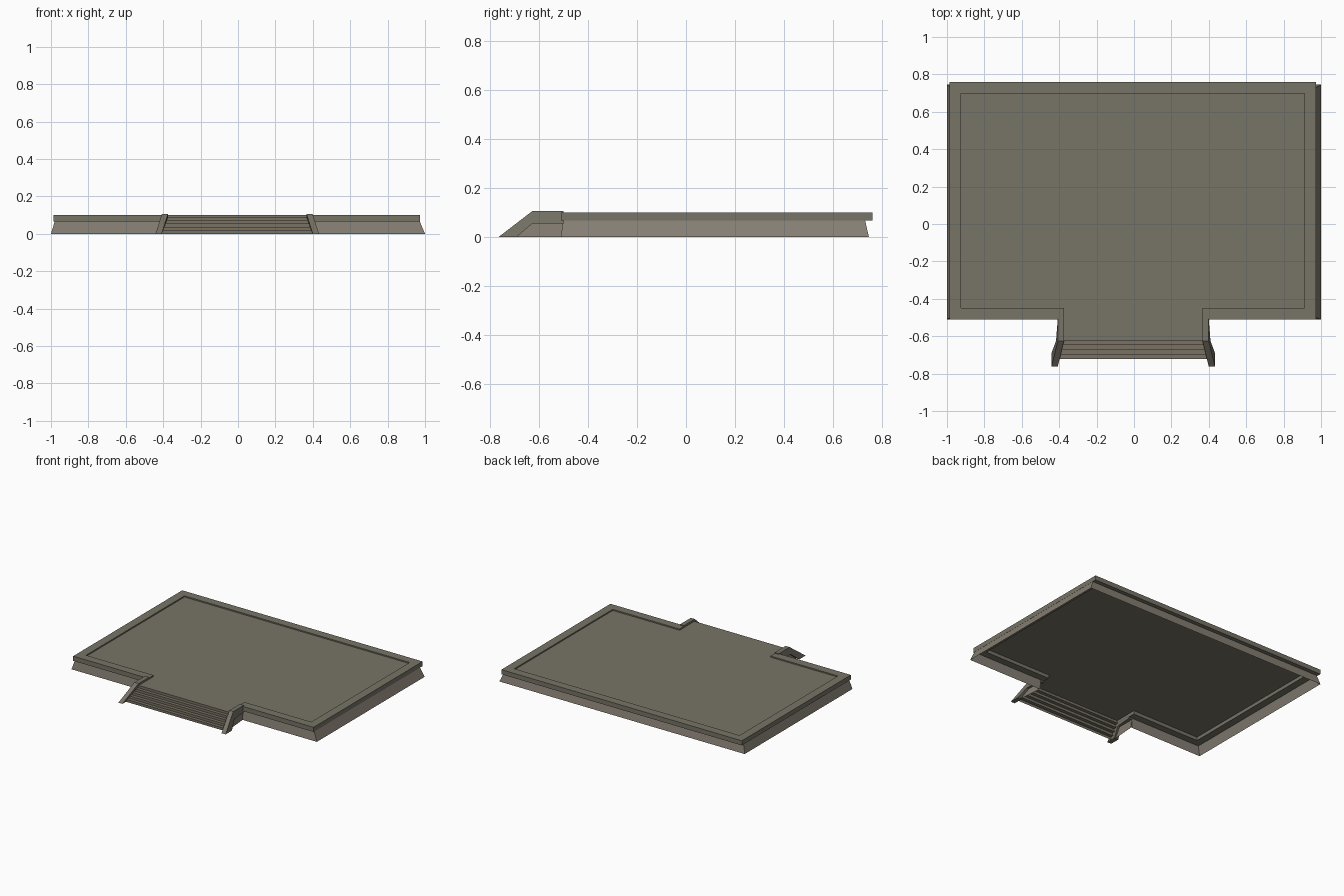
import bpy, bmesh

if "Cube" in bpy.data.objects:
    bpy.data.objects.remove(bpy.data.objects["Cube"])


def material(name, rgb):
    m = bpy.data.materials.new(name)
    m.diffuse_color = (*rgb, 1)
    m.use_nodes = True
    m.node_tree.nodes["Principled BSDF"].inputs["Base Color"].default_value = m.diffuse_color
    return m


DECK = material("grey stone", (0.185, 0.172, 0.135))
WALL = material("warm stone", (0.235, 0.208, 0.170))
STEP = material("step stone", (0.188, 0.167, 0.127))


def build(name, verts, faces, mat, closed=False):
    me = bpy.data.meshes.new(name)
    me.from_pydata(verts, [], faces)
    if closed:
        bm = bmesh.new()
        bm.from_mesh(me)
        bmesh.ops.recalc_face_normals(bm, faces=bm.faces)
        bm.to_mesh(me)
        bm.free()
    me.materials.append(mat)
    ob = bpy.data.objects.new(name, me)
    bpy.context.collection.objects.link(ob)
    return ob


def loft(name, a, b, mat):
    """Closed solid between two matching outlines."""
    n = len(a)
    faces = [tuple(range(n)), tuple(range(2 * n - 1, n - 1, -1))]
    faces += [(i, (i + 1) % n, n + (i + 1) % n, n + i) for i in range(n)]
    return build(name, a + b, faces, mat, True)


X0, X1, YF, YB = -0.987, 0.973, -0.51, 0.76   # rim limits
W, Z0, Z1, ZF = 0.062, 0.066, 0.10, 0.091     # rim width, heights, floor
XC, YS = -0.004, -0.622                       # stair centre, stair head
L, R = XC - 0.37, XC + 0.37                   # stair sides

# raised rim around the platform, open at the stairs
rim = [(R, YF), (X1, YF), (X1, YB), (X0, YB), (X0, YF), (L, YF),
       (L, YF + W), (X0 + W, YF + W), (X0 + W, YB - W),
       (X1 - W, YB - W), (X1 - W, YF + W), (R, YF + W)]
loft("platform_rim", [(x, y, Z0) for x, y in rim], [(x, y, Z1) for x, y in rim], DECK)

# slightly sunken floor running out to the stair head
floor = [(L, YS), (R, YS)] + [rim[i] for i in (11, 10, 9, 8, 7, 6)]
build("floor", [(x, y, ZF) for x, y in floor], [tuple(range(len(floor)))], DECK)

# leaning base walls, open underneath
low = [(R + 0.025, -0.51), (1, -0.51), (1, 0.745), (-1, 0.745), (-1, -0.51), (L - 0.025, -0.51)]
high = [(R + 0.025, -0.50), (0.972, -0.50), (0.972, 0.73), (-0.98, 0.73), (-0.98, -0.50), (L - 0.025, -0.50)]
build("base_walls", [(x, y, 0) for x, y in low] + [(x, y, Z0) for x, y in high],
      [(i, i + 1, i + 7, i + 6) for i in range(5)], WALL)

# flight of five risers, widening towards the ground
pts, y = [], YS
for i in range(5):
    y = YS - 0.025 * i
    pts += [(y, ZF * (1 - i / 5)), (y, ZF * (1 - (i + 1) / 5))]
verts = []
for y, z in pts:
    half = 0.37 + 0.035 * (1 - z / ZF)
    verts += [(XC - half, y, z), (XC + half, y, z)]
build("steps", verts, [(2 * i, 2 * i + 2, 2 * i + 3, 2 * i + 1) for i in range(len(pts) - 1)], STEP)

# stair cheeks: beam (y, z, outward splay) with a wall below it
beam = [(-0.50, 0.106, 0), (-0.625, 0.106, 0), (-0.763, 0, 0.034),
        (-0.69, 0, 0.034), (-0.625, 0.055, 0.01), (-0.50, 0.055, 0)]
skirt = [(-0.50, 0, 0.003), (-0.69, 0, 0.018), (-0.625, 0.056, 0), (-0.50, 0.066, 0)]
for side, s in (("left", -1), ("right", 1)):
    def edge(profile, x):
        return [(XC + s * (x + d), y, z) for y, z, d in profile]
    loft(side + "_stair_cheek", edge(beam, 0.37), edge(beam, 0.403), DECK)
    f = (0, 1, 2, 3) if s < 0 else (3, 2, 1, 0)
    build(side + "_stair_wall", edge(skirt, 0.395), [f[::-1]], WALL)
